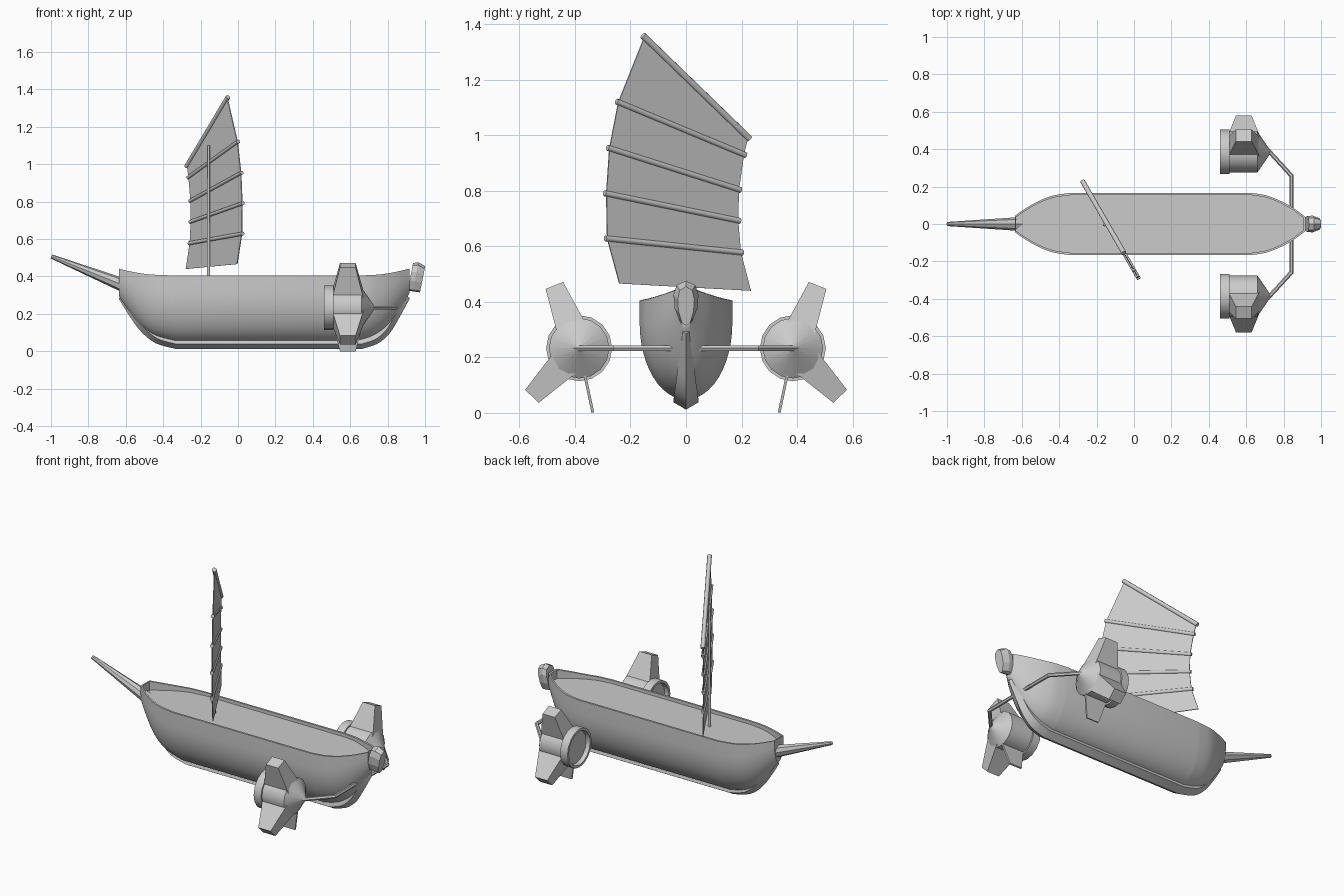
import bpy, bmesh, math
from mathutils import Vector as V

if "Cube" in bpy.data.objects:
    bpy.data.objects.remove(bpy.data.objects["Cube"])


def make(name, verts, faces, smooth=None, mirror=False):
    me = bpy.data.meshes.new(name)
    me.from_pydata([tuple(v) for v in verts], [], faces)
    bm = bmesh.new()
    bm.from_mesh(me)
    bmesh.ops.remove_doubles(bm, verts=bm.verts, dist=1e-5)
    bmesh.ops.recalc_face_normals(bm, faces=bm.faces)
    bm.to_mesh(me)
    bm.free()
    ob = bpy.data.objects.new(name, me)
    bpy.context.collection.objects.link(ob)
    if mirror:
        m = ob.modifiers.new("mirror", 'MIRROR')
        m.use_axis = (False, True, False)
    if smooth:
        bpy.ops.object.select_all(action='DESELECT')
        bpy.context.view_layer.objects.active = ob
        ob.select_set(True)
        bpy.ops.object.shade_smooth_by_angle(angle=math.radians(smooth))
    return ob


def loft(name, rings, **kw):
    """Skin a list of equal closed rings and cap both ends."""
    n = len(rings[0])
    faces = [(i*n + j, i*n + (j+1) % n, (i+1)*n + (j+1) % n, (i+1)*n + j)
             for i in range(len(rings) - 1) for j in range(n)]
    last = (len(rings) - 1) * n
    faces += [tuple(range(n)), tuple(range(last, last + n))]
    return make(name, [p for r in rings for p in r], faces, **kw)


def spline(pts, steps=4):
    """Catmull-Rom through tuples of any size."""
    P = [pts[0]] + list(pts) + [pts[-1]]
    out = []
    for i in range(1, len(P) - 2):
        for s in range(steps):
            t = s / steps
            out.append(tuple(
                .5 * (2*b + (c-a)*t + (2*a - 5*b + 4*c - d)*t*t + (3*b - a - 3*c + d)*t**3)
                for a, b, c, d in zip(*P[i-1:i+3])))
    return out + [pts[-1]]


def rod_ring(p, axis, r, n):
    q = axis.to_track_quat('Z', 'Y')
    return [p + q @ V((r*math.cos(2*math.pi*k/n), r*math.sin(2*math.pi*k/n), 0)) for k in range(n)]


def rod(name, pts, radii, n=8, **kw):
    pts = [V(p) for p in pts]
    rings = []
    for i, p in enumerate(pts):
        axis = pts[min(i+1, len(pts)-1)] - pts[max(i-1, 0)]
        rings.append(rod_ring(p, axis, radii[i], n))
    return loft(name, rings, **kw)


# Hull stations: x, half width, bottom z, rim z
bow = spline([(-.637, .043, .295, .442), (-.6, .07, .24, .432), (-.54, .107, .155, .42),
              (-.48, .136, .1, .412), (-.42, .155, .07, .408), (-.33, .167, .048, .405)])
stern = spline([(.62, .167, .048, .405), (.7, .155, .068, .407), (.76, .134, .1, .411),
                (.81, .11, .145, .418), (.86, .08, .215, .428), (.917, .037, .31, .442)])
DECK, RIM, SEG = .385, .012, 24


def hull_ring(x, w, k, t, cavity):
    c = k + .77 * (t - k)
    ring = [V((x, -w, t))]
    for i in range(SEG + 1):
        a = math.pi * i / SEG
        ring.append(V((x, -w*math.cos(a), c - (c - k)*math.sin(a))))
    ring.append(V((x, w, t)))
    d = min(DECK, t - .02) if cavity else t
    wi = w - RIM
    return ring + [V((x, wi, t)), V((x, wi, d)), V((x, -wi, d)), V((x, -wi, t))]


st = bow + stern
inner = [hull_ring(*s, True) for s in st[1:-1]]
ends = []
for s, nb in ((st[0], st[1]), (st[-1], st[-2])):
    f = RIM / abs(nb[0] - s[0])
    f = min(f, .95)
    e = tuple(a + (b - a)*f for a, b in zip(s, nb))
    ends.append([hull_ring(*s, False), hull_ring(*e, False), hull_ring(*e, True)])
loft("hull", ends[0] + inner + ends[1][::-1], smooth=35)

# Keel: pentagonal strip following the bottom (x, z, half width)
kb = spline([(-.638, .282, .018), (-.58, .188, .027), (-.52, .107, .036),
             (-.44, .043, .043), (-.33, .012, .045)])
ks = spline([(.66, .012, .045), (.745, .04, .043), (.81, .095, .036),
             (.86, .175, .027), (.92, .285, .018)])
path = kb + ks
rings = []
for i, (x, z, w) in enumerate(path):
    a, b = path[max(i-1, 0)], path[min(i+1, len(path)-1)]
    if i == len(kb) - 1:
        b = (x + 1, z)
    if i == len(kb):
        a = (x - 1, z)
    t = V((b[0]-a[0], 0, b[1]-a[1])).normalized()
    nrm = V((-t.z, 0, t.x))
    p = V((x, 0, z))
    rings.append([p + nrm*h + V((0, y, 0)) for y, h in
                  ((0, 0), (w, .026), (w*.85, .052), (-w*.85, .052), (-w, .026))])
loft("keel", rings, smooth=25)

# Bowsprit and stern ornament
rod("bowsprit", [(-.61, 0, .352), (-.998, 0, .507)], [.037, .011], 8)
outline = [(0, 1), (.75, .8), (1, .35), (.9, -.3), (.45, -.9), (0, -1)]
outline += [(-y, z) for y, z in outline[-2:0:-1]]
loft("stern_ornament",
     [[V((xc + .014*z, w*y, zc + h*z)) for y, z in outline]
      for xc, zc, w, h in ((.922, .398, .042, .074), (.95, .398, .045, .078),
                           (.987, .385, .03, .07))])

# Mast
rod("mast", [(-.158, -.004, .38), (-.158, -.004, 1.1)], [.009, .007], 8, smooth=50)

# Sail: left and right edge points (y, z) of each row, in a slanted vertical plane
rows = [((-.15, 1.354), (.223, .993)), ((-.244, 1.119), (.208, .931)),
        ((-.276, .953), (.19, .805)), ((-.287, .79), (.187, .693)),
        ((-.284, .628), (.197, .578)), ((-.24, .466), (.233, .44))]


def sail_point(yz):
    return V((-.143 - .577*yz[0], yz[0], yz[1]))


sail = make("sail", [sail_point(p) for r in rows for p in r],
            [(2*i, 2*i+1, 2*i+3, 2*i+2) for i in range(5)])
sol = sail.modifiers.new("thickness", 'SOLIDIFY')
sol.thickness, sol.offset = .005, 0
for i, (a, b) in enumerate(rows[:-1]):
    A, B = sail_point(a), sail_point(b)
    d = (B - A).normalized() * .008
    r = .013 if i == 0 else .011
    rod("sail_yard" if i == 0 else f"sail_batten_{i}", [A - d, B + d], [r, r], 8, smooth=50)

# Engine pods, mirrored to both sides
C = V((0, .385, .233))
profile = [(.735, .0001), (.66, .109), (.51, .109), (.51, .119), (.46, .119),
           (.46, .104), (.485, .1), (.485, .0001)]
N = 16
loft("engine_pod",
     [[C + V((x, r*math.cos(2*math.pi*k/N), r*math.sin(2*math.pi*k/N))) for k in range(N)]
      for x, r in profile], smooth=30, mirror=True)


def fin(name, deg, base, tip, reach):
    a = math.radians(deg)
    u, v = V((0, math.cos(a), math.sin(a))), V((0, -math.sin(a), math.cos(a)))
    loft(name, [[C + V((.587 + sx*hx, 0, 0)) + u*r + v*(sy*hy)
                 for sx, sy in ((-1, -1), (1, -1), (1, 1), (-1, 1))]
                for r, hx, hy in ((.07, .085, base), (reach, .042, tip))], mirror=True)


fin("upper_fin", 68.5, .055, .034, .243)
fin("lower_fin", -45.5, .055, .034, .243)
fin("landing_fin", 258, .005, .005, .237)

# Struts from pod to hull
rod("engine_strut", [(.68, .435, .233), (.842, .258, .233), (.842, .03, .233)],
    [.011, .012, .011], 6, mirror=True)
